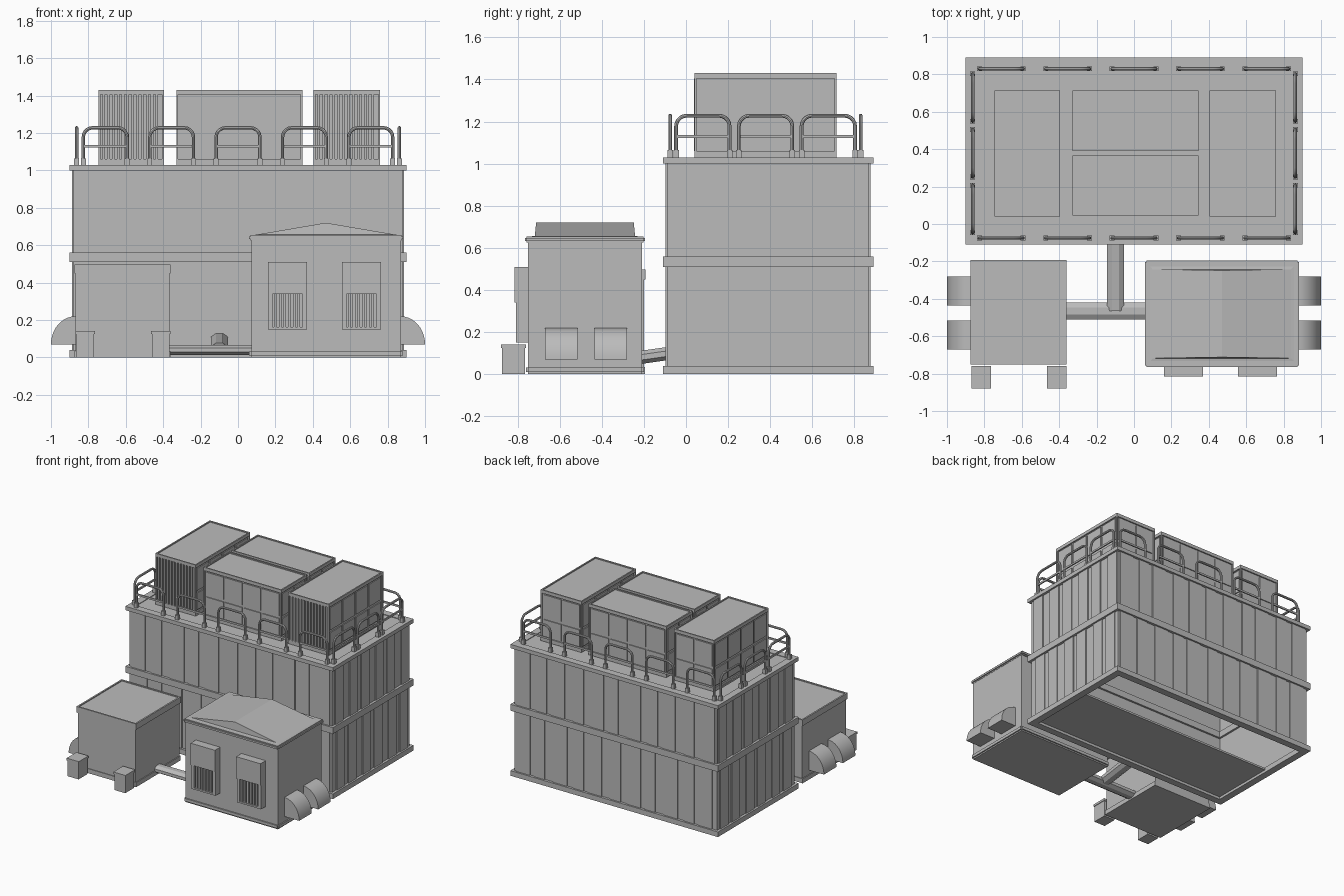
import bpy, bmesh, math
from mathutils import Vector

if "Cube" in bpy.data.objects:
    bpy.data.objects.remove(bpy.data.objects["Cube"], do_unlink=True)

grey = bpy.data.materials.new("plain_grey")
grey.use_nodes = True
colour = (0.5, 0.5, 0.5, 1)
grey.diffuse_color = colour
grey.node_tree.nodes["Principled BSDF"].inputs["Base Color"].default_value = colour


def finish(name, bm, smooth=False):
    bmesh.ops.recalc_face_normals(bm, faces=bm.faces)
    mesh = bpy.data.meshes.new(name)
    bm.to_mesh(mesh)
    bm.free()
    mesh.materials.append(grey)
    ob = bpy.data.objects.new(name, mesh)
    bpy.context.collection.objects.link(ob)
    if smooth:
        bpy.ops.object.select_all(action="DESELECT")
        ob.select_set(True)
        bpy.context.view_layer.objects.active = ob
        bpy.ops.object.shade_smooth_by_angle(angle=math.radians(40))
    return ob


def add_box(bm, x0, x1, y0, y1, z0, z1):
    vs = bmesh.ops.create_cube(bm, size=1)["verts"]
    for v in vs:
        v.co = Vector((x0 + (v.co.x + .5) * (x1 - x0), y0 + (v.co.y + .5) * (y1 - y0),
                       z0 + (v.co.z + .5) * (z1 - z0)))
    return vs


def boxes(name, items, bevel=0):
    bm = bmesh.new()
    for b in items:
        add_box(bm, *b)
    if bevel:
        bmesh.ops.bevel(bm, geom=bm.edges[:], offset=bevel, segments=2, affect="EDGES")
    return finish(name, bm)


def ring(x0, x1, y0, y1, z0, z1, t):
    return [(x0, x1, y0, y0 + t, z0, z1), (x0, x1, y1 - t, y1, z0, z1),
            (x0, x0 + t, y0 + t, y1 - t, z0, z1), (x1 - t, x1, y0 + t, y1 - t, z0, z1)]


def sweep(bm, pts, r, sides=8):
    # tube of constant radius along a flat path
    rings = []
    normal = (pts[1] - pts[0]).cross(pts[-1] - pts[0]).normalized()
    for i, p in enumerate(pts):
        t = (pts[min(i + 1, len(pts) - 1)] - pts[max(i - 1, 0)]).normalized()
        side = t.cross(normal)
        rings.append([bm.verts.new(p + r * (math.cos(a) * normal + math.sin(a) * side))
                      for a in (math.tau * k / sides for k in range(sides))])
    for a, b in zip(rings, rings[1:]):
        for k in range(sides):
            bm.faces.new((a[k], a[(k + 1) % sides], b[(k + 1) % sides], b[k]))
    bm.faces.new(rings[0])
    bm.faces.new(rings[-1])


def prism(name, section, axis, a, b, smooth=False):
    # closed section extruded along x or y
    bm = bmesh.new()
    place = (lambda p, d: (d, p[0], p[1])) if axis == "x" else (lambda p, d: (p[0], d, p[1]))
    face = bm.faces.new([bm.verts.new(place(p, a)) for p in section])
    new = bmesh.ops.extrude_face_region(bm, geom=[face])["geom"]
    move = Vector(place((0, 0), b - a))
    bmesh.ops.translate(bm, vec=move, verts=[g for g in new if isinstance(g, bmesh.types.BMVert)])
    return finish(name, bm, smooth)


# Main hall: hollow walls, bands, roof and floor
boxes("hall_walls", ring(-.88, .88, -.09, .87, .01, 1.01, .02))
for name, z0, z1 in (("hall_base", 0, .04), ("hall_mid_band", .51, .56), ("hall_roof_edge", 1, 1.03)):
    boxes(name, ring(-.9, .9, -.11, .89, z0, z1, .055))
boxes("hall_roof", [(-.85, .85, -.06, .84, 1, 1.025)])
boxes("hall_floor", [(-.85, .85, -.06, .45, .02, .035)])

# Wall cladding
plates = []
for row, (z0, z1) in enumerate(((.04, .51), (.56, 1))):
    for i in range(11):
        x = -.8 + i * .16 + (.02 if (i + row) % 3 == 0 else 0)
        w = .045 if i % 2 else .06
        for y in (-.097, .87):
            plates.append((x - w, x + w, y, y + .007, z0, z1))
    for i in range(6):
        y = -.01 + i * .16 + (.02 if (i + row) % 2 == 0 else 0)
        for x in (-.887, .88):
            plates.append((x, x + .007, y - .05, y + .05, z0, z1))
boxes("wall_cladding", plates)


# Roof railings
def railing(name, centre, along, width):
    bm = bmesh.new()
    at = lambda u, z: centre + along * u + Vector((0, 0, z))
    h, top, c = width / 2 - .008, .198, .05
    path = [at(-h, 0)]
    for s, start in ((-1, math.pi), (1, math.pi / 2)):
        for k in range(6):
            a = start - k * math.pi / 10
            path.append(at(s * (h - c) + c * math.cos(a), top - c + c * math.sin(a)))
    path.append(at(h, 0))
    sweep(bm, path, .009)
    # middle bar and post sockets
    for z in (.1,):
        p, q = at(-h, z), at(h, z)
        add_box(bm, min(p.x, q.x) - .005, max(p.x, q.x) + .005, min(p.y, q.y) - .005,
                max(p.y, q.y) + .005, p.z - .007, p.z + .007)
    for s in (-h, h):
        p = at(s, 0)
        add_box(bm, p.x - .013, p.x + .013, p.y - .013, p.y + .013, p.z, p.z + .035)
    finish(name, bm, True)


for i in range(5):
    for side, y in (("front", -.075), ("back", .83)):
        railing(side + "_railing", Vector((-.71 + i * .355, y, 1.03)), Vector((1, 0, 0)), .25)
for i in range(3):
    for side, x in (("right", -.863), ("left", .863)):
        railing(side + "_railing", Vector((x, .08 + i * .298, 1.03)), Vector((0, 1, 0)), .27)


# Rooftop cooling units
def cooling_unit(name, x0, x1, y0, y1, slats):
    z0, z1, e = 1.03, 1.43, .01
    items = [(x0 + e, x1 - e, y0 + e, y1 - e, z0, z1 - .008)]
    items += ring(x0, x1, y0, y1, z1 - .025, z1, e)
    items += ring(x0, x1, y0, y1, z0, z0 + .03, e)
    for x in (x0, x1 - e):
        for y in (y0, y1 - e):
            items.append((x, x + e, y, y + e, z0, z1))
    w, d = x1 - x0, y1 - y0
    if slats:
        n = 12
        for i in range(n):
            x = x0 + .02 + i * (w - .04) / n
            items.append((x, x + .014, y0 - .001, y0 + e, z0 + .03, z1 - .025))
    # raised frame panels on the other sides
    nx, ny = (2 if slats else 4), (4 if slats else 2)
    for za, zb in ((z0 + .04, z0 + .17), (z0 + .19, z1 - .035)):
        for i in range(nx):
            a = x0 + .02 + i * (w - .03) / nx
            b = a + (w - .03) / nx - .012
            if not slats:
                items.append((a, b, y0 + .003, y0 + e, za, zb))
            items.append((a, b, y1 - e, y1 - .003, za, zb))
        for i in range(ny):
            a = y0 + .02 + i * (d - .03) / ny
            b = a + (d - .03) / ny - .012
            items += [(x0 + .003, x0 + e, a, b, za, zb), (x1 - e, x1 - .003, a, b, za, zb)]
    boxes(name, items)


cooling_unit("right_cooling_unit", -.745, -.395, .04, .715, True)
cooling_unit("left_cooling_unit", .405, .76, .04, .715, True)
cooling_unit("front_cooling_unit", -.33, .345, .045, .365, False)
cooling_unit("back_cooling_unit", -.33, .345, .39, .715, False)

# Flat-roofed hut
boxes("flat_hut_body", [(-.868, -.367, -.745, -.2, 0, .46), (-.875, -.36, -.75, -.195, 0, .035)])
boxes("flat_hut_roof", [(-.875, -.36, -.752, -.193, .45, .49)]
      + ring(-.875, -.36, -.752, -.193, .49, .497, .012))
for x in (-.87, -.465):
    boxes("hut_block", [(x + .005, x + .1, -.875, -.765, 0, .13), (x, x + .105, -.88, -.76, .125, .142)])

# Gabled hut
boxes("gabled_hut_body", [(.072, .872, -.75, -.21, .03, .63)])
boxes("gabled_hut_base", [(.06, .882, -.76, -.2, 0, .042)], .01)
boxes("gabled_hut_eaves", [(.058, .882, -.765, -.195, .625, .655)], .008)
bm = bmesh.new()
low = [bm.verts.new((x, y, .652)) for x, y in ((.066, -.755), (.876, -.755), (.876, -.205), (.066, -.205))]
mid = [bm.verts.new((x, y, .657)) for x, y in ((.1, -.718), (.84, -.718), (.84, -.242), (.1, -.242))]
ridge = [bm.verts.new((.47, y, .72)) for y in (-.712, -.248)]
bm.faces.new(low)
for i in range(4):
    bm.faces.new((low[i], low[(i + 1) % 4], mid[(i + 1) % 4], mid[i]))
bm.faces.new((mid[0], mid[1], ridge[0]))
bm.faces.new((mid[2], mid[3], ridge[1]))
bm.faces.new((mid[1], mid[2], ridge[1], ridge[0]))
bm.faces.new((mid[3], mid[0], ridge[0], ridge[1]))
finish("gabled_hut_roof", bm)

# Wall-mounted vents with slats
for x in (.16, .555):
    items = [(x, x + .21, -.815, -.74, .34, .51), (x, x + .21, -.79, -.74, .15, .34)]
    items += [(x, x + .025, -.808, -.79, .15, .34), (x + .185, x + .21, -.808, -.79, .15, .34),
              (x + .025, x + .185, -.808, -.79, .15, .163)]
    items += [(x + .033 + i * .025, x + .047 + i * .025, -.804, -.79, .163, .34) for i in range(6)]
    boxes("wall_vent", items)

# Curved side hoods
for s in (-1, 1):
    arc = [(s * (.87 + .13 * math.cos(a)), .07 + .15 * math.sin(a))
           for a in (math.pi / 2 * k / 10 for k in range(11))]
    for y in (-.67, -.435):
        prism("side_hood", arc + [(s * .87, .07)], "y", y, y + .155, True)

# Connecting ducts
octagon = [(math.cos(a), math.sin(a)) for a in (math.pi * (k + .5) / 4 for k in range(8))]
prism("cross_duct", [(-.465 + .049 * u, .04 + .03 * v) for u, v in octagon], "x", -.37, .08)
trunk = prism("trunk_duct", [(-.1 + .049 * u, .045 + .034 * v) for u, v in octagon], "y", -.465, -.08)
for v in trunk.data.vertices:
    v.co.z += (v.co.y + .465) * .14
